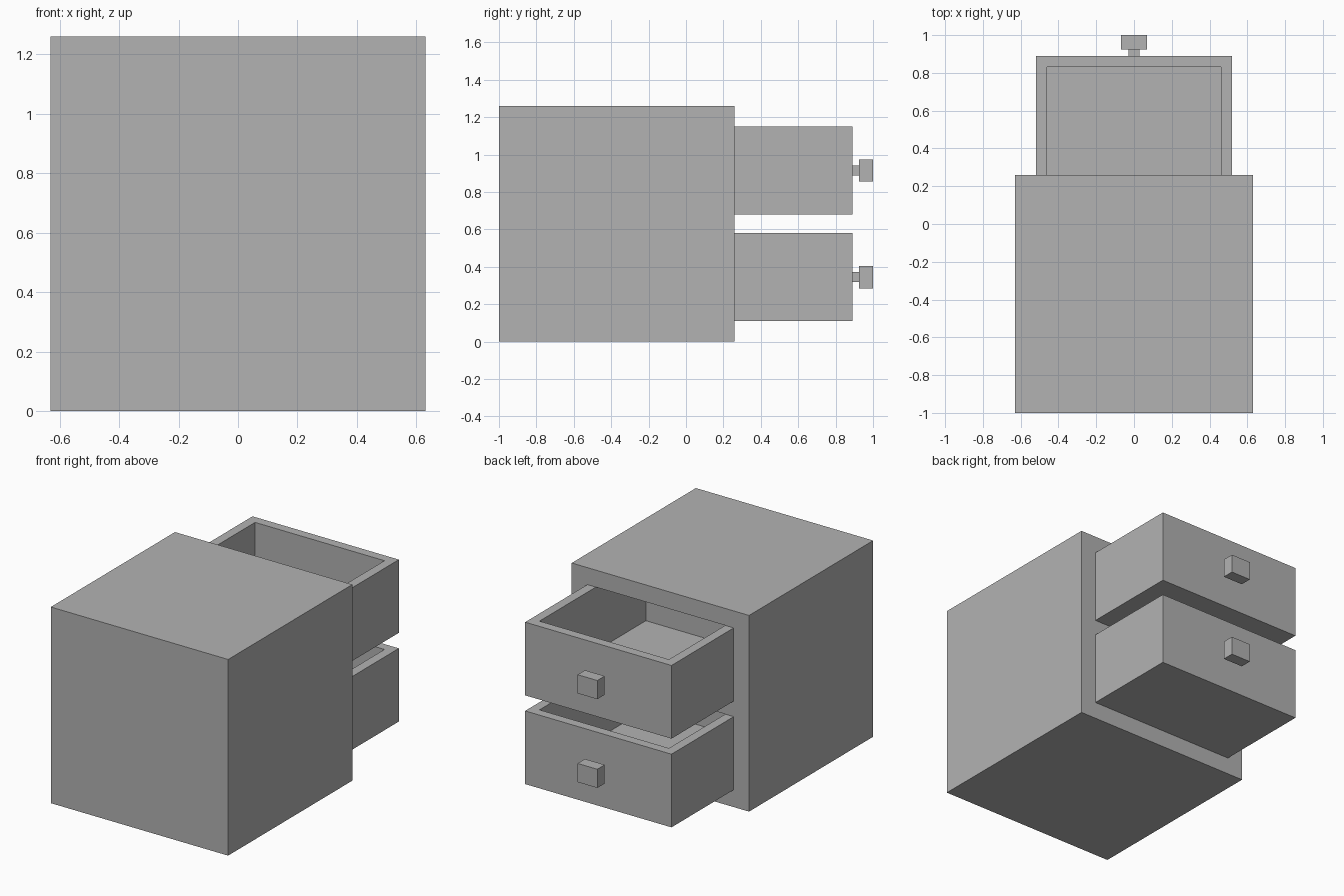
import bpy

start_cube = bpy.data.objects.get("Cube")
if start_cube:
    bpy.data.objects.remove(start_cube, do_unlink=True)

# One plain grey for everything
grey = bpy.data.materials.new("plain_grey")
grey.use_nodes = True
colour = (0.448, 0.448, 0.448, 1)
grey.diffuse_color = colour
grey.node_tree.nodes["Principled BSDF"].inputs["Base Color"].default_value = colour


def box(name, x, y, z):
    """Box from (min, max) ranges on each axis."""
    ranges = (x, y, z)
    bpy.ops.mesh.primitive_cube_add(size=1)
    obj = bpy.context.object
    obj.name = name
    for v in obj.data.vertices:
        v.co = [lo + (hi - lo) * (c + 0.5) for c, (lo, hi) in zip(v.co, ranges)]
    obj.data.materials.append(grey)
    return obj


def hollow(obj, x, y, z):
    """Cut a box-shaped cavity out of an object."""
    cutter = box("cavity_cutter", x, y, z)
    cutter.hide_render = True
    mod = obj.modifiers.new("cavity", "BOOLEAN")
    mod.operation = "DIFFERENCE"
    mod.solver = "EXACT"
    mod.object = cutter
    bpy.context.view_layer.objects.active = obj
    bpy.ops.object.modifier_apply(modifier=mod.name)
    bpy.data.objects.remove(cutter, do_unlink=True)


HALF_W = 0.52          # drawer half width
BACK, FACE = -0.31, 0.89   # drawer ends along y
WALL = 0.06
HEIGHT = 0.47
GAP = 0.001

cabinet = box("cabinet", (-0.63, 0.63), (-1, 0.26), (0, 1.26))

for level, base in (("lower", 0.11), ("upper", 0.68)):
    top = base + HEIGHT
    mid = base + HEIGHT / 2

    # Opening in the cabinet
    hollow(cabinet, (-HALF_W - GAP, HALF_W + GAP), (-0.94, 0.4),
           (base - GAP, top + GAP))

    # Open-topped drawer, pulled half way out
    drawer = box(level + "_drawer", (-HALF_W, HALF_W), (BACK, FACE), (base, top))
    inner = HALF_W - WALL
    hollow(drawer, (-inner, inner), (BACK + WALL, FACE - WALL),
           (base + WALL, top + 0.1))

    # Square knob on a short stem
    box(level + "_knob_stem", (-0.03, 0.03), (FACE, 0.925),
        (mid - 0.027, mid + 0.027))
    box(level + "_knob", (-0.07, 0.07), (0.925, 1), (mid - 0.06, mid + 0.06))
